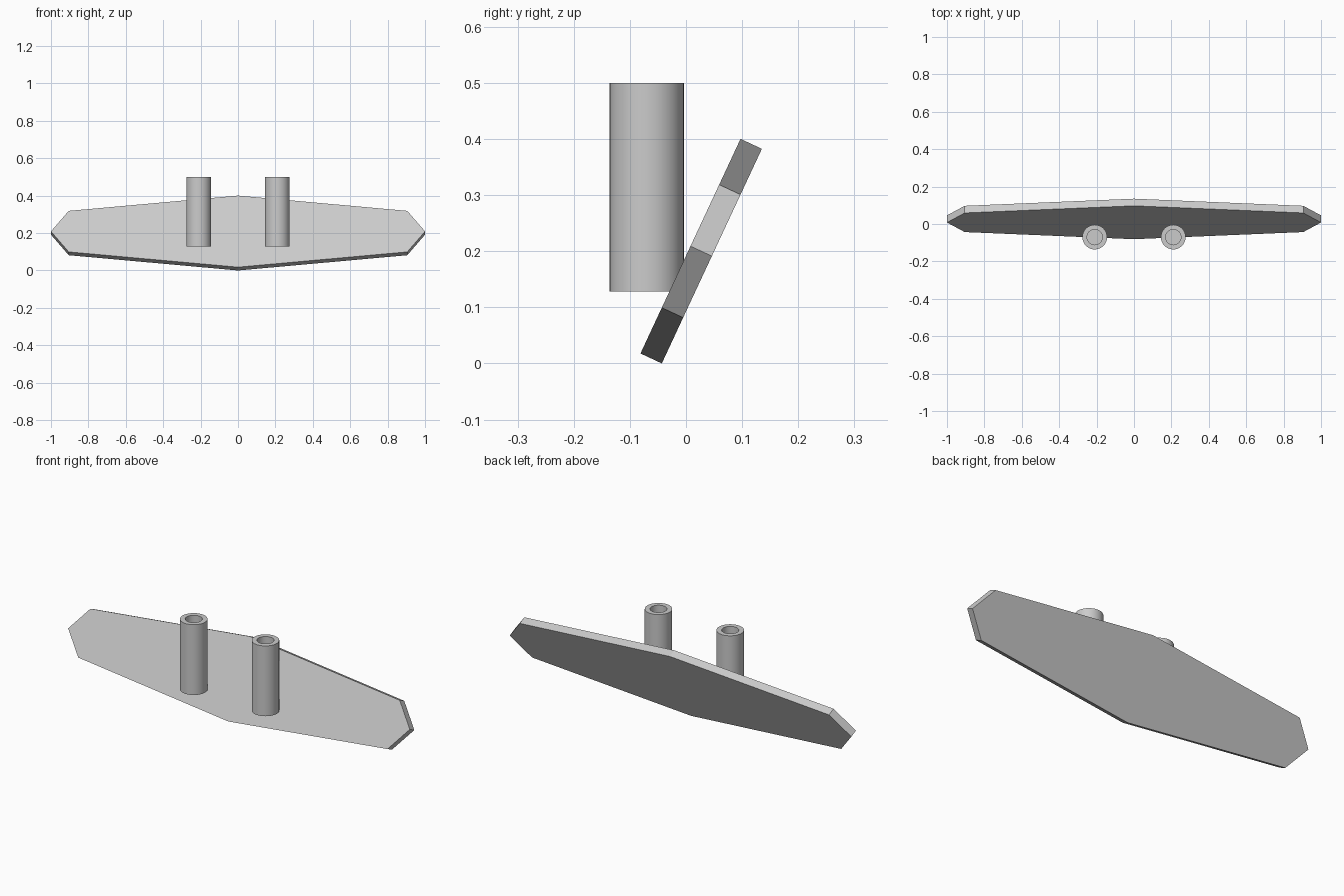
import bpy, bmesh, math
from mathutils import Matrix, Vector

cube = bpy.data.objects.get("Cube")
if cube:
    bpy.data.objects.remove(cube, do_unlink=True)

grey = bpy.data.materials.new("plain_grey")
grey.use_nodes = True
grey.diffuse_color = (0.6, 0.6, 0.6, 1)
grey.node_tree.nodes["Principled BSDF"].inputs["Base Color"].default_value = (0.6, 0.6, 0.6, 1)


def finish(bm, name):
    bmesh.ops.recalc_face_normals(bm, faces=bm.faces)
    mesh = bpy.data.meshes.new(name)
    bm.to_mesh(mesh)
    bm.free()
    mesh.materials.append(grey)
    obj = bpy.data.objects.new(name, mesh)
    bpy.context.collection.objects.link(obj)
    return obj


# Tilted eight-sided plate, extruded from its front outline
TILT = math.radians(25)
THICKNESS = 0.042
half = [(0, 0.211), (0.905, 0.121), (1, 0), (0.905, -0.121), (0, -0.211)]
outline = half + [(-x, z) for x, z in half[-2:0:-1]]

bm = bmesh.new()
front = bm.faces.new([bm.verts.new((x, 0, z)) for x, z in outline])
back = bmesh.ops.extrude_face_region(bm, geom=[front], use_keep_orig=True)
back_verts = [g for g in back["geom"] if isinstance(g, bmesh.types.BMVert)]
bmesh.ops.translate(bm, verts=back_verts, vec=(0, THICKNESS, 0))
bm.transform(Matrix.Translation((0, 0.008, 0.209)) @ Matrix.Rotation(-TILT, 4, "X"))
finish(bm, "tilted_plate")


# Upright cylinders with a round bore sunk from the top
def make_tube(name, x, y=-0.07, bottom=0.128, top=0.5, outer=0.066, bore=0.041, floor=0.25):
    bm = bmesh.new()
    profile = [(0, bottom), (outer, bottom), (outer, top), (bore, top), (bore, floor), (0, floor)]
    verts = [bm.verts.new((r, 0, z)) for r, z in profile]
    edges = [bm.edges.new(pair) for pair in zip(verts, verts[1:])]
    bmesh.ops.spin(bm, geom=verts + edges, cent=(0, 0, 0), axis=(0, 0, 1),
                   angle=math.tau, steps=48)
    bmesh.ops.remove_doubles(bm, verts=bm.verts, dist=0.0005)
    bm.transform(Matrix.Translation(Vector((x, y, 0))))
    obj = finish(bm, name)
    bpy.ops.object.select_all(action="DESELECT")
    obj.select_set(True)
    bpy.context.view_layer.objects.active = obj
    bpy.ops.object.shade_smooth_by_angle(angle=math.radians(30))


for name, x in (("left_tube", 0.21), ("right_tube", -0.21)):
    make_tube(name, x)
